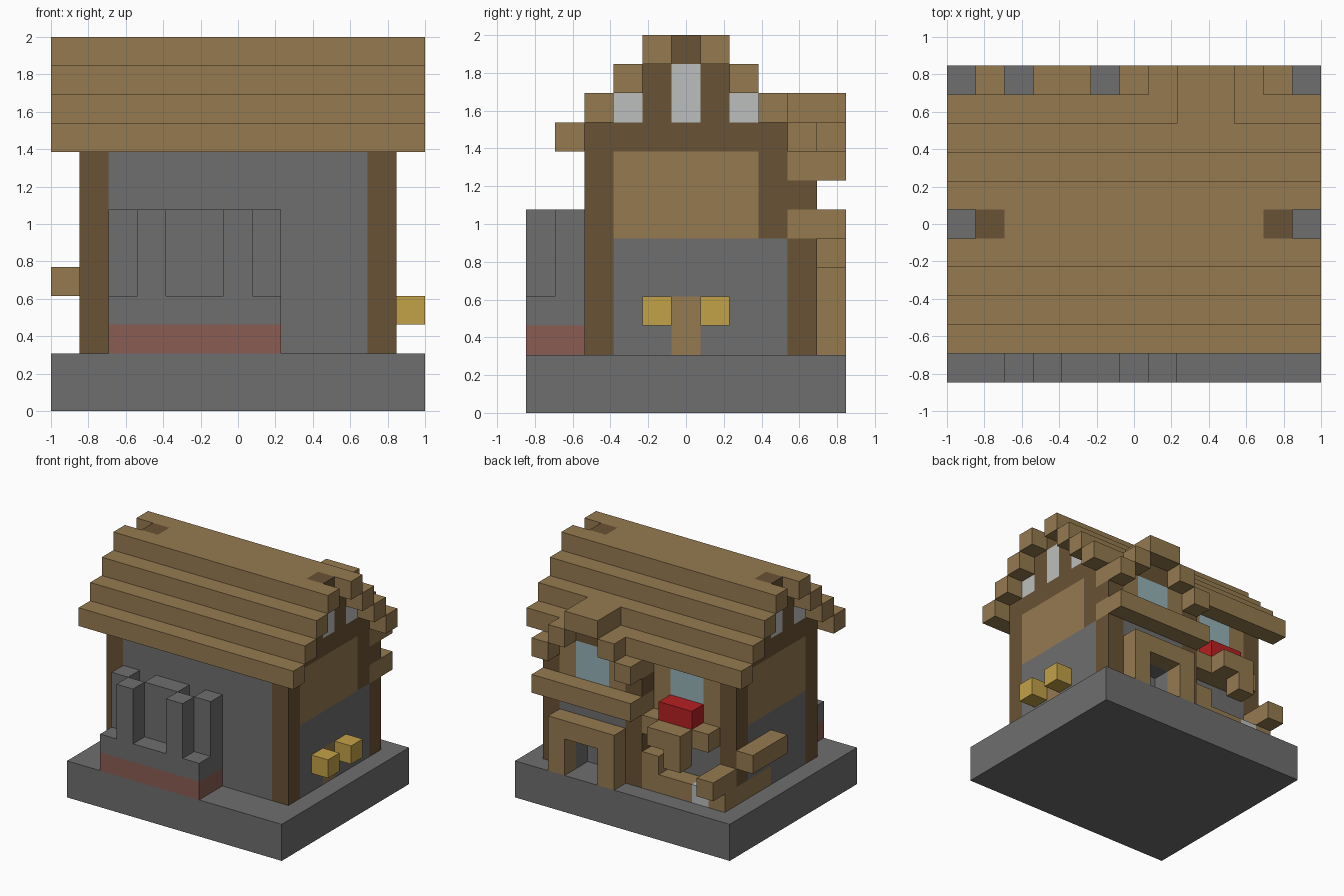
import bpy
import bmesh
from mathutils import Matrix, Vector

default_cube = bpy.data.objects.get("Cube")
if default_cube:
    bpy.data.objects.remove(default_cube, do_unlink=True)

CELL = 2 / 13  # the whole cottage sits on a block grid


def material(name, rgb):
    """Flat material from display colour components."""
    linear = [((c / 255 + 0.055) / 1.055) ** 2.4 for c in rgb] + [1]
    mat = bpy.data.materials.new(name)
    mat.use_nodes = True
    mat.diffuse_color = linear
    shader = mat.node_tree.nodes["Principled BSDF"]
    shader.inputs["Base Color"].default_value = linear
    shader.inputs["Roughness"].default_value = 0.9
    return mat


stone = material("grey_stone", (110, 110, 110))
plank = material("light_wood", (149, 122, 80))
timber = material("dark_wood", (105, 82, 53))
brick = material("red_brick", (137, 92, 82))
gold = material("golden_straw", (194, 161, 72))
pane = material("pale_pane", (188, 191, 189))
glass = material("blue_glass", (150, 178, 184))
red = material("red_flowers", (182, 32, 34))


def blocks(name, mat, *spans):
    """One object of boxes; each span is x, y, z as (start, end) cells."""
    bm = bmesh.new()
    for span in spans:
        low = Vector([axis[0] for axis in span])
        high = Vector([axis[1] for axis in span])
        centre = (low + high) / 2 - Vector((6.5, 5.5, 0))
        size = high - low
        bmesh.ops.create_cube(bm, size=1, matrix=Matrix.Translation(centre * CELL)
                              @ Matrix.Diagonal((*(size * CELL), 1)))
    mesh = bpy.data.meshes.new(name)
    bm.to_mesh(mesh)
    bm.free()
    mesh.materials.append(mat)
    obj = bpy.data.objects.new(name, mesh)
    bpy.context.collection.objects.link(obj)
    return obj


def at(n):
    """A span of a single cell."""
    return (n, n + 1)


# Foundation and main walls
blocks("foundation", stone, ((0, 13), (0, 11), (0, 2)))
blocks("house_core", stone, ((2, 11), (2, 9), (2, 6)), ((2, 11), (2, 8), (6, 9)))
blocks("back_panel_wall", plank, ((2, 3), (8, 9), (6, 9)), ((5, 11), (8, 9), (6, 9)),
       ((3, 5), (8, 9), (6, 7)))
blocks("back_window", glass, ((3, 5), (8, 9), (7, 9)))

# Gable ends, identical on both sides
for side, x in (("right", at(1)), ("left", at(11))):
    blocks(side + "_front_post", timber, (x, at(2), (2, 9)))
    blocks(side + "_back_post", timber, (x, at(8), (6, 9)))
    blocks(side + "_gable_panel", plank, (x, (3, 8), (6, 9)))
    blocks(side + "_gable", timber, (x, (2, 9), at(9)), (x, at(4), (10, 12)),
           (x, at(6), (10, 12)), (x, at(5), at(12)))
    blocks(side + "_gable_windows", pane, (x, at(3), at(10)), (x, at(7), at(10)),
           (x, at(5), (10, 12)))
blocks("right_low_post", timber, (at(1), at(8), (3, 6)))
blocks("right_low_wall", stone, (at(1), (3, 6), (2, 6)), (at(1), (6, 8), (3, 6)))
blocks("right_floor_log", plank, (at(1), (6, 9), at(2)))
blocks("left_low_wall", stone, (at(11), (3, 5), (2, 6)), (at(11), (6, 9), (2, 6)),
       (at(11), at(5), (4, 6)))
blocks("left_wall_log", plank, (at(11), at(5), (2, 4)))
blocks("left_straw_bales", gold, (at(12), at(4), at(3)), (at(12), at(6), at(3)))
blocks("right_wall_beam", plank, (at(0), (6, 9), at(4)))

# Stepped roof
for step in range(4):
    z = at(9 + step)
    courses = [((0, 13), at(1 + step), z)]
    if step:
        courses.append(((0, 13), at(9 - step), z))
        courses.append(((2, 11), (2 + step, 9 - step), z))
    else:  # the lowest back course is broken by the dormer
        courses += [((0, 8), at(9), z), ((10, 13), at(9), z), ((2, 11), (2, 9), z)]
    blocks("roof_course", plank, *courses)

# Dormer over the door
blocks("dormer_roof", plank, ((8, 10), (9, 11), at(10)), (at(7), at(10), at(9)),
       (at(10), at(10), at(9)), (at(6), (9, 11), at(8)), (at(11), (9, 11), at(8)))
blocks("dormer_lintel", timber, ((8, 10), at(9), at(9)))
blocks("dormer_window", glass, ((8, 10), at(9), (7, 9)))
blocks("dormer_panels", plank, (at(7), at(9), (7, 9)), (at(10), at(9), (7, 9)))
blocks("porch_posts", timber, *[(at(x), at(9), z) for x in (6, 11) for z in ((2, 6), at(7))])
blocks("porch_ledge", plank, ((6, 12), (9, 11), at(6)))

# Door
blocks("entry_wall", stone, (at(7), at(9), (2, 6)), (at(10), at(9), (2, 6)),
       ((8, 10), at(9), (4, 6)))
blocks("door_frame", plank, (at(7), at(10), (2, 5)), (at(10), at(10), (2, 5)),
       ((8, 10), at(10), at(4)))

# Flower box and the timber stand below it
blocks("flowers", red, ((3, 5), at(9), at(6)))
blocks("flower_box", plank, ((2, 6), at(9), at(5)), ((3, 5), at(10), at(5)),
       (at(3), at(10), at(4)))
blocks("stand_logs", plank, ((3, 6), at(9), at(2)), (at(5), at(9), at(3)),
       (at(1), at(9), (2, 4)), (at(1), at(10), at(3)))
blocks("pale_slab", pane, (at(2), at(9), (2, 3)))

# Hearth on the front wall: brick foot, stone sill, staggered pillars
blocks("hearth_foot", brick, ((2, 8), (0, 2), at(2)))
blocks("hearth_sill", stone, ((2, 8), (0, 2), at(3)))
blocks("hearth_front_pillars", stone, *[(at(x), at(0), (4, 7)) for x in (3, 6)])
blocks("hearth_back_pillars", stone, *[(x, at(1), (4, 7)) for x in (at(2), (4, 6), at(7))])
